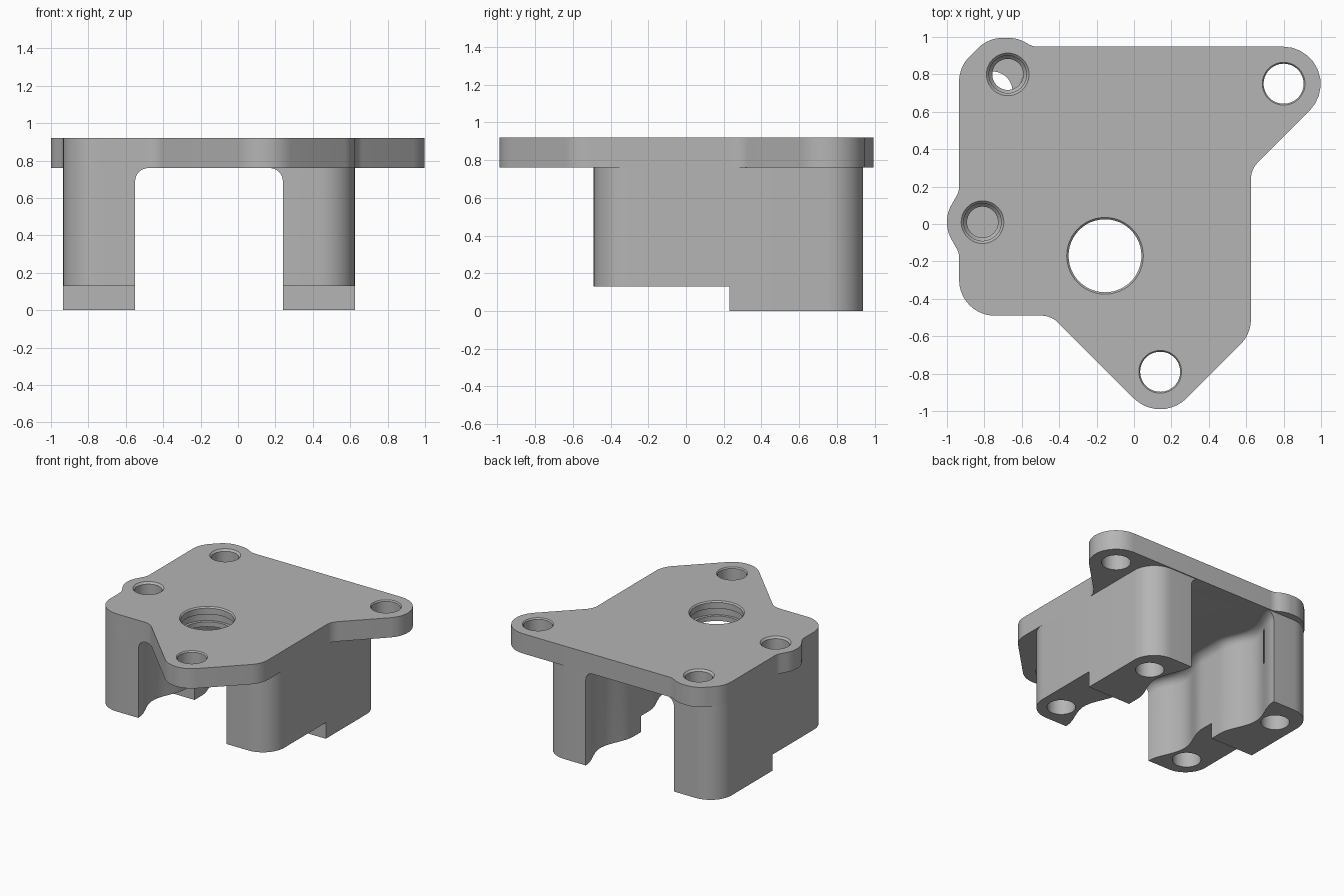
import bpy, bmesh, math
from mathutils import Vector

if "Cube" in bpy.data.objects:
    bpy.data.objects.remove(bpy.data.objects["Cube"])

CX = -0.155            # mid-line between the two legs
Z_PLATE, Z_TOP = 0.76, 0.92

grey = bpy.data.materials.new("plain grey")
grey.diffuse_color = (0.46, 0.46, 0.46, 1)
grey.use_nodes = True
grey.node_tree.nodes["Principled BSDF"].inputs["Base Color"].default_value = grey.diffuse_color


def rounded(points, seg=10):
    """Outline from (x, y, corner radius) points."""
    out, n = [], len(points)
    for i, (x, y, r) in enumerate(points):
        p = Vector((x, y))
        if r == 0:
            out.append(p)
            continue
        a = (Vector(points[i - 1][:2]) - p).normalized()
        b = (Vector(points[(i + 1) % n][:2]) - p).normalized()
        half = a.angle(b) / 2
        centre = p + (a + b).normalized() * (r / math.sin(half))
        t = r / math.tan(half)
        v0, v1 = p + a * t - centre, p + b * t - centre
        sweep = v0.angle_signed(v1)
        ang0 = math.atan2(v0.y, v0.x)
        for k in range(seg + 1):
            ang = ang0 - sweep * k / seg
            out.append(centre + Vector((math.cos(ang), math.sin(ang))) * r)
    return out


def loft(name, rings):
    """Solid from stacked (z, outline) rings."""
    bm = bmesh.new()
    loops = [[bm.verts.new((p[0], p[1], z)) for p in ring] for z, ring in rings]
    n = len(loops[0])
    for lo, hi in zip(loops, loops[1:]):
        for i in range(n):
            j = (i + 1) % n
            bm.faces.new((lo[i], lo[j], hi[j], hi[i]))
    bm.faces.new(loops[0])
    bm.faces.new(loops[-1])
    bmesh.ops.recalc_face_normals(bm, faces=bm.faces)
    me = bpy.data.meshes.new(name)
    bm.to_mesh(me)
    bm.free()
    me.materials.append(grey)
    ob = bpy.data.objects.new(name, me)
    bpy.context.collection.objects.link(ob)
    return ob


def bore(name, x, y, steps, seg=48):
    """Stepped round cutter from (z, radius) pairs."""
    def circle(r):
        return [(x + r * math.cos(2 * math.pi * k / seg),
                 y + r * math.sin(2 * math.pi * k / seg)) for k in range(seg)]
    return loft(name, [(z, circle(r)) for z, r in steps])


def combine(target, other, op):
    m = target.modifiers.new(op, 'BOOLEAN')
    m.operation, m.object, m.solver = op, other, 'EXACT'
    bpy.context.view_layer.objects.active = target
    bpy.ops.object.modifier_apply(modifier=m.name)
    bpy.data.objects.remove(other)


# Top plate with two ears and two side bosses
outline = rounded([
    (-0.935, -0.49, 0.19), (-0.443, -0.49, 0.13), (0.14, -1.073, 0.2),
    (0.625, -0.588, 0.19), (0.625, 0.292, 0.13), (1.281, 0.948, 0.2),
    (-0.54, 0.948, 0.1), (-0.622, 0.995, 0.19), (-0.78, 0.995, 0.19),
    (-0.935, 0.84, 0.19), (-0.935, 0.174, 0.1), (-1.0, 0.061, 0.19),
    (-1.0, -0.041, 0.19), (-0.935, -0.154, 0.1)])
bracket = loft("mounting_bracket", [(Z_PLATE, outline), (Z_TOP, outline)])


# Legs with a scalloped inner wall that flares into the plate
def scallop(y):
    u = min(max((abs(y - 0.225) - 0.1) / 0.615, 0), 1)
    return 0.085 * (1 - math.cos(2 * math.pi * u)) / 2


def leg_outline(side, flare):
    ys = [-0.49 + 1.43 * k / 48 for k in range(49)]
    inner = [(0.395 + scallop(y) - flare, y) for y in ys]
    outer = rounded([(0.39, 0.94, 0), (0.78, 0.94, 0.19),
                     (0.78, -0.49, 0.19), (0.39, -0.49, 0)])[1:-1]
    return [(CX + side * p[0], p[1]) for p in inner + outer]


R = 0.07
levels = [(0, 0)] + [(Z_PLATE - R + R * math.sin(a), R * (1 - math.cos(a)))
                     for a in (math.pi / 2 * k / 8 for k in range(9))]
levels.append((Z_PLATE + 0.01, R))
for side, label in ((-1, "left_leg"), (1, "right_leg")):
    leg = loft(label, [(z, leg_outline(side, f)) for z, f in levels])
    # raised step under the front half
    box = [(-1.2, -0.8), (1.2, -0.8), (1.2, 0.23), (-1.2, 0.23)]
    combine(leg, loft("step_cutter", [(-0.1, box), (0.13, box)]), 'DIFFERENCE')
    combine(bracket, leg, 'UNION')

# Large centre opening with an internal groove
combine(bracket, bore("centre_bore", CX, -0.17, [
    (0.7, 0.195), (0.80, 0.195), (0.801, 0.215), (0.86, 0.215), (0.861, 0.195),
    (0.91, 0.195), (0.921, 0.206), (0.95, 0.206)]), 'DIFFERENCE')

# Through holes in the ears
for x, y in ((0.14, -0.79), (0.8, 0.75)):
    combine(bracket, bore("ear_hole", x, y, [
        (0.7, 0.107), (0.91, 0.107), (0.921, 0.115), (0.95, 0.115)]), 'DIFFERENCE')

# Stepped screw holes from the top
for x, y in ((-0.675, 0.8), (-0.81, 0.01)):
    combine(bracket, bore("top_screw_hole", x, y, [
        (0.42, 0.083), (0.72, 0.083), (0.74, 0.1), (0.905, 0.1),
        (0.921, 0.115), (0.95, 0.115)]), 'DIFFERENCE')

# Blind screw holes in the feet
for x in (CX - 0.6, CX + 0.6):
    for y in (0.71, -0.30):
        combine(bracket, bore("foot_screw_hole", x, y,
                              [(-0.1, 0.105), (0.5, 0.105)]), 'DIFFERENCE')

bpy.ops.object.select_all(action='DESELECT')
bracket.select_set(True)
bpy.context.view_layer.objects.active = bracket
bpy.ops.object.shade_smooth_by_angle(angle=math.radians(30))
